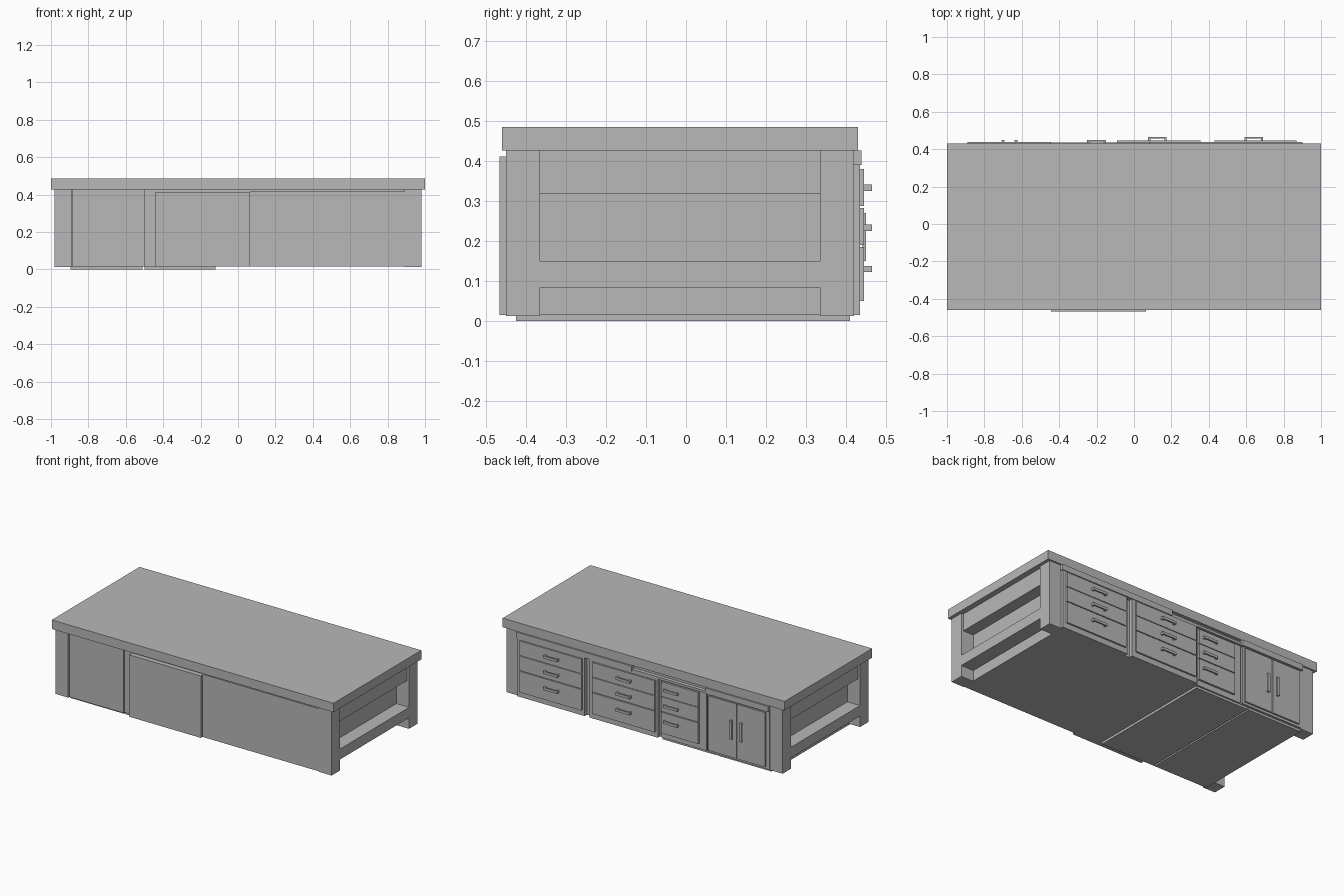
import bpy

cube = bpy.data.objects.get("Cube")
if cube:
    bpy.data.objects.remove(cube, do_unlink=True)

grey = bpy.data.materials.new("plain_grey")
grey.use_nodes = True
COLOUR = (0.48, 0.48, 0.48, 1)
grey.diffuse_color = COLOUR
grey.node_tree.nodes["Principled BSDF"].inputs["Base Color"].default_value = COLOUR


def box(name, x, y, z):
    """Box from (min, max) ranges on each axis."""
    lo, hi = zip(x, y, z)
    verts = [(a, b, c) for a in x for b in y for c in z]
    faces = [(0, 1, 3, 2), (4, 6, 7, 5), (0, 4, 5, 1),
             (2, 3, 7, 6), (0, 2, 6, 4), (1, 5, 7, 3)]
    mesh = bpy.data.meshes.new(name)
    mesh.from_pydata(verts, [], faces)
    mesh.materials.append(grey)
    obj = bpy.data.objects.new(name, mesh)
    bpy.context.collection.objects.link(obj)
    return obj


def handle(name, x, z, y, reach, half=0.05):
    """Horizontal bar pull standing on two posts."""
    zr = (z - 0.008, z + 0.008)
    box(name + "_bar", (x - half, x + half), (y + reach - 0.008, y + reach), zr)
    for side in (-1, 1):
        p = x + side * (half - 0.006)
        box(name + "_post", (p - 0.006, p + 0.006), (y, y + reach - 0.008), zr)


UNDER = 0.427   # underside of the worktop

# Worktop and cabinet core
box("worktop", (-1, 1), (-0.46, 0.43), (UNDER, 0.485))
box("cabinet_core", (-0.89, 0.89), (-0.435, 0.412), (0.015, UNDER))

# End frames: corner legs, recessed apron, flush rail
for s in (-1, 1):
    def span(a, b):
        return tuple(sorted((s * a, s * b)))
    box("front_leg", span(0.89, 0.98), (-0.45, -0.365), (0.012, UNDER))
    box("back_leg", span(0.89, 0.98), (0.335, 0.42), (0.012, UNDER))
    box("end_apron", span(0.89, 0.965), (-0.365, 0.335), (0.317, UNDER))
    box("end_rail", span(0.89, 0.98), (-0.365, 0.335), (0.083, 0.15))

# Plinth plates beneath two cabinets
box("plinth_outer", (-0.895, -0.51), (-0.425, 0.41), (0, 0.015))
box("plinth_inner", (-0.50, -0.12), (-0.425, 0.41), (0, 0.015))

# Front panels
box("front_panel_right", (-0.885, -0.50), (-0.445, -0.435), (0.015, UNDER))
box("front_panel_middle", (-0.445, 0.063), (-0.467, -0.435), (0.015, 0.412))
box("front_panel_left", (0.063, 0.89), (-0.45, -0.435), (0.015, 0.417))

# Drawer banks: face frame, three drawers, pulls
ROWS = [(0.05, 0.185), (0.19, 0.283), (0.287, 0.38)]
PULLS = [0.13, 0.233, 0.333]
BANKS = [(0.43, 0.87, 0.64, 0.02), (-0.09, 0.355, 0.125, 0.02)]
for x0, x1, centre, reach in BANKS:
    box("drawer_frame", (x0 - 0.015, x1 + 0.025), (0.41, 0.435), (0.015, 0.39))
    for row, z in zip(ROWS, PULLS):
        box("drawer_front", (x0, x1), (0.435, 0.446), row)
        handle("drawer_pull", centre, z, 0.446, reach)

# Narrow drawer bank, set further back
box("narrow_frame", (-0.44, -0.12), (0.41, 0.42), (0.015, 0.39))
for row, z in zip(ROWS, PULLS):
    box("narrow_drawer", (-0.39, -0.125), (0.42, 0.433), row)
    handle("narrow_pull", -0.2, z, 0.433, 0.016)

# Cupboard with two doors and upright pulls
box("cupboard_frame", (-0.89, -0.45), (0.41, 0.425), (0.015, 0.39))
for s in (-1, 1):
    a, b = sorted((-0.665 + s * 0.003, -0.665 + s * 0.2))
    box("cupboard_door", (a, b), (0.425, 0.436), (0.03, 0.38))
    p = -0.665 + s * 0.035
    box("door_pull_bar", (p - 0.008, p + 0.008), (0.442, 0.45), (0.15, 0.27))
    for z in (0.156, 0.264):
        box("door_pull_post", (p - 0.006, p + 0.006), (0.436, 0.442), (z - 0.006, z + 0.006))

# Top rails along the drawer side
box("top_rail_left", (0.08, 0.9), (0.41, 0.439), (0.39, UNDER))
box("top_rail_middle", (-0.445, 0.08), (0.41, 0.435), (0.39, 0.405))
box("top_rail_right", (-0.89, -0.445), (0.41, 0.439), (0.39, UNDER))
